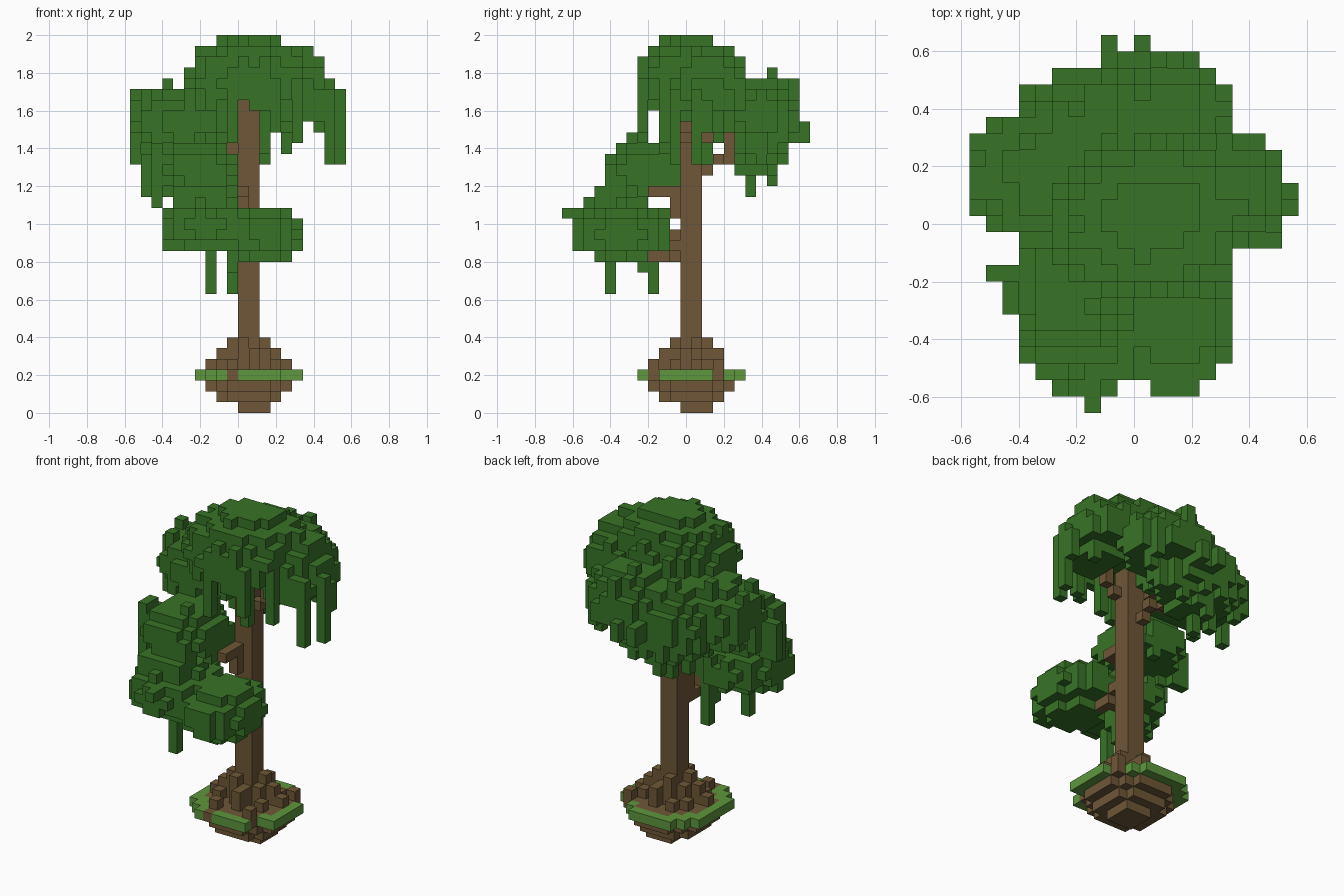
import bpy, bmesh, random
from itertools import product

random.seed(4)
S = 2 / 35                                  # edge of one block
ORIGIN = (-10 * S, -11.5 * S, 0)

old = bpy.data.objects.get("Cube")
if old:
    bpy.data.objects.remove(old)


def material(name, rgb):
    m = bpy.data.materials.new(name)
    m.use_nodes = True
    m.diffuse_color = (*rgb, 1)
    m.node_tree.nodes["Principled BSDF"].inputs["Base Color"].default_value = (*rgb, 1)
    return m


LEAF = material("leaf green", (0.039, 0.175, 0.020))
BARK = material("bark brown", (0.158, 0.095, 0.038))
GRASS = material("grass green", (0.110, 0.310, 0.046))


# Block set helpers
def box(x0, x1, y0, y1, z0, z1):
    return set(product(range(x0, x1), range(y0, y1), range(z0, z1)))


def blob(x, y, z, floor=0, p=2.2):
    """Rounded mass of blocks filling the given ranges, cut flat at floor."""
    out = set()
    for c in box(*x, *y, max(z[0], floor), z[1]):
        d = 0
        for v, (a, b) in zip(c, (x, y, z)):
            d += abs((v + 0.5 - (a + b) / 2) / ((b - a) / 2)) ** p
        if d <= 1 + random.uniform(-0.09, 0.09):
            out.add(c)
    return out


def limb(*points):
    """Stepped run of blocks through the points."""
    out = set()
    for a, b in zip(points, points[1:]):
        n = max(abs(q - p) for p, q in zip(a, b))
        for t in range(n + 1):
            out.add(tuple(round(p + (q - p) * t / n) for p, q in zip(a, b)))
    return out


def strand(x, y, z0, z1):
    return box(x, x + 1, y, y + 1, z0, z1)


def ragged(cells):
    """Hang single leaf blocks from the rim and scatter bumps on top."""
    extra = set()
    for x, y, z in sorted(cells):
        sides = [(x + 1, y, z), (x - 1, y, z), (x, y + 1, z), (x, y - 1, z)]
        rim = any(s not in cells for s in sides)
        if rim and (x, y, z - 1) not in cells and random.random() < 0.15:
            extra.add((x, y, z - 1))
        if (x, y, z + 1) not in cells and z < 33 and random.random() < 0.07:
            extra.add((x, y, z + 1))
    return cells | extra


parts = {}

# Trunk and branches
parts["trunk"] = (box(10, 12, 11, 13, 4, 29), BARK)
parts["lower_branch"] = (limb((10, 10, 16), (10, 10, 14), (10, 7, 15))
                         | limb((11, 10, 15), (11, 9, 14), (12, 6, 15)), BARK)
parts["middle_branch"] = (limb((10, 10, 18), (10, 9, 20), (8, 7, 21))
                          | box(9, 11, 8, 11, 20, 21) | box(10, 11, 10, 11, 18, 21), BARK)
parts["back_branch"] = (limb((10, 13, 22), (10, 14, 23), (9, 15, 23), (9, 15, 25), (8, 18, 26))
                        | limb((9, 13, 25), (7, 15, 25)) | limb((9, 15, 25), (9, 13, 25), (6, 12, 25)), BARK)
parts["crown_branch"] = (limb((12, 11, 25), (13, 11, 26), (13, 11, 28)), BARK)

# Soil ball with a grass rim
soil, grass = set(), set()
bare = {(13, 8), (14, 14)}
notches = {(14, 8), (15, 14), (14, 15), (13, 16)}
for z, (r, cx, cy) in enumerate(((1.6, 11.5, 12.5), (3.2, 11, 12), (4.2, 11, 12), (5.2, 11, 12))):
    for x, y, _ in box(5, 17, 6, 18, 0, 1):
        d = ((x + 0.5 - cx) ** 2 + (y + 0.5 - cy) ** 2) ** 0.5
        if d > r or (z == 3 and (x, y) in notches):
            continue
        gap = (x == 9 and y < 12) or (x, y) in bare
        (grass if z == 3 and d > 4.25 and not gap else soil).add((x, y, z))
parts["soil"] = (soil, BARK)
parts["grass_rim"] = (grass, GRASS)

# Roots: short posts grouped by height
roots = set()
for top, spots in ((7, ((9, 11), (10, 10), (12, 12), (10, 13))),
                   (6, ((9, 12), (11, 10), (12, 11), (11, 13), (8, 11), (11, 9), (13, 12), (11, 14))),
                   (5, ((7, 11), (9, 8), (14, 12), (8, 10), (13, 10), (13, 13), (9, 14), (8, 13),
                        (14, 14), (13, 8)))):
    for x, y in spots:
        roots |= strand(x, y, 3, top)
parts["roots"] = (roots - grass, BARK)

# Leaf masses
crown = blob((5, 17), (7, 17), (25, 35), 29) | blob((12, 19), (10, 17), (25, 33), 28, 2.4)
crown |= box(14, 18, 10, 15, 27, 28)
parts["crown_leaves"] = (ragged(crown), LEAF)
parts["left_leaves"] = (ragged(blob((0, 11), (10, 19), (24, 30), 25, 2.2)), LEAF)
back = blob((3, 13), (15, 21), (22, 30)) | blob((7, 16), (15, 22), (24, 31), 26)
back -= box(9, 16, 15, 16, 22, 26)
for x, y in ((8, 22), (10, 22), (14, 20)):
    back |= strand(x, y, 25, 27) | strand(x, y - 1, 25, 27)
parts["back_leaves"] = (ragged(back), LEAF)
parts["middle_leaves"] = (ragged(blob((3, 10), (4, 12), (20, 25), 21, 2.6)), LEAF)
lower = blob((3, 11), (1, 10), (15, 20), 15, 2.2) | blob((9, 16), (1, 10), (14, 19), 14, 2.2)
lower |= box(4, 9, 3, 5, 19, 21) | {(7, 0, 18), (7, 1, 18)}
parts["lower_leaves"] = (lower, LEAF)

# Hanging vines
vines = set()
for spec in ((7, 4, 11, 16), (9, 8, 11, 16), (9, 7, 13, 16), (3, 5, 15, 18),
             (1, 8, 20, 24), (2, 6, 19, 25), (2, 8, 20, 24), (0, 13, 23, 29), (0, 15, 25, 30),
             (0, 16, 25, 29), (1, 12, 25, 30), (18, 10, 23, 30), (19, 12, 23, 30),
             (19, 13, 26, 29), (15, 9, 25, 30), (12, 9, 24, 30), (9, 7, 25, 32),
             (13, 7, 26, 31), (7, 17, 20, 25), (5, 10, 24, 30), (2, 7, 21, 25)):
    vines |= strand(*spec)
parts["vines"] = (vines, LEAF)

# Give every block to the first part that claims it
solid = set()
for name, (cells, mat) in parts.items():
    parts[name] = (cells - solid, mat)
    solid |= cells


def build(name, cells, mat):
    """Mesh the outer sides of the blocks, joined into rectangles."""
    bm = bmesh.new()
    for axis, step in product(range(3), (-1, 1)):
        u, v = (axis + 1) % 3, (axis + 2) % 3
        layers = {}
        for c in cells:
            n = list(c)
            n[axis] += step
            if tuple(n) not in solid:
                layers.setdefault(c[axis], set()).add((c[u], c[v]))
        for level, free in layers.items():
            while free:
                a, b = min(free)
                w = h = 1
                while (a, b + h) in free:
                    h += 1
                while all((a + w, b + j) in free for j in range(h)):
                    w += 1
                free -= set(product(range(a, a + w), range(b, b + h)))
                corners = [(a, b), (a + w, b), (a + w, b + h), (a, b + h)]
                verts = []
                for p, q in corners[::step]:
                    co = [0, 0, 0]
                    co[axis], co[u], co[v] = level + (step > 0), p, q
                    verts.append(bm.verts.new([o + S * k for o, k in zip(ORIGIN, co)]))
                bm.faces.new(verts)
    bmesh.ops.remove_doubles(bm, verts=bm.verts, dist=S / 100)
    mesh = bpy.data.meshes.new(name)
    bm.to_mesh(mesh)
    bm.free()
    mesh.materials.append(mat)
    bpy.context.collection.objects.link(bpy.data.objects.new(name, mesh))


for name, (cells, mat) in parts.items():
    build(name, cells, mat)
